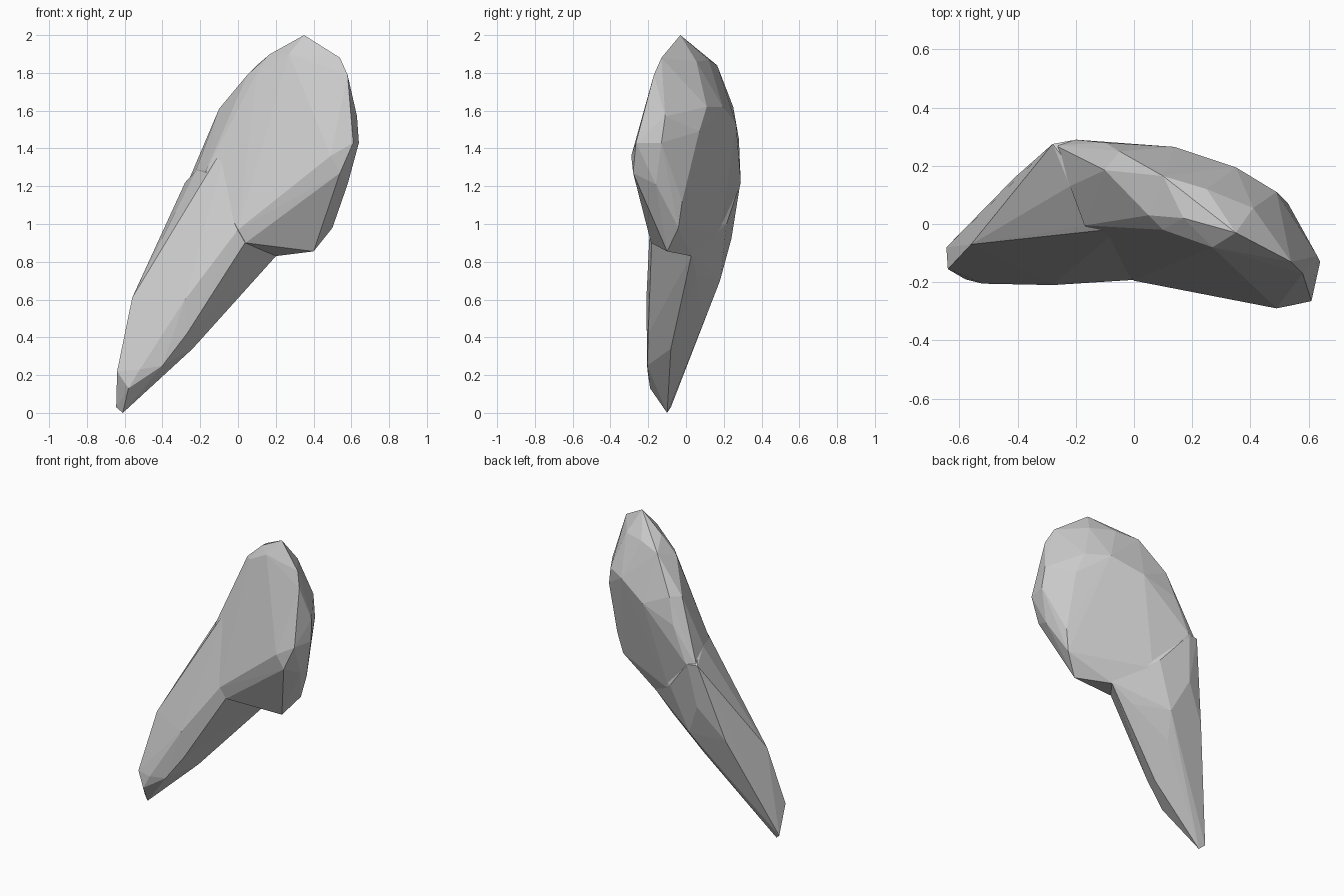
import bpy, bmesh


def hull(name, points):
    """Faceted lump: convex hull around a few corner points."""
    bm = bmesh.new()
    for p in points:
        bm.verts.new(p)
    res = bmesh.ops.convex_hull(bm, input=bm.verts[:])
    junk = {v for v in res["geom_interior"] + res["geom_unused"]
            if isinstance(v, bmesh.types.BMVert)}
    bmesh.ops.delete(bm, geom=list(junk), context="VERTS")
    bmesh.ops.recalc_face_normals(bm, faces=bm.faces[:])
    mesh = bpy.data.meshes.new(name)
    bm.to_mesh(mesh)
    bm.free()
    ob = bpy.data.objects.new(name, mesh)
    bpy.context.collection.objects.link(ob)
    return ob


# Corners of the broad upper end: crown, right rim, front crest, back, underside
crown = [(.35, -.03, 2), (.54, -.13, 1.88), (.58, -.17, 1.79), (.27, -.08, 1.90),
         (.17, .02, 1.90), (.05, .03, 1.79), (.10, .165, 1.84), (.25, .12, 1.87),
         (.41, .055, 1.86), (.10, -.02, 1.80)]
rim = [(.63, -.11, 1.57), (.64, -.13, 1.43), (.61, -.265, 1.43), (.53, .07, 1.49),
       (.49, .11, 1.62), (.35, .195, 1.62), (.58, -.16, 1.21), (.53, -.02, 1.12)]
front = [(.49, -.29, 1.36), (.54, -.28, 1.27), (0, -.195, .97), (.04, -.185, .90),
         (-.04, -.02, 1.47), (-.17, -.005, 1.28)]
back = [(-.10, .185, 1.61), (-.05, .25, 1.62), (.14, .265, 1.53), (-.10, .28, 1.45),
        (-.22, .13, 1.29), (-.27, .27, 1.21), (-.20, .29, 1.22), (-.24, .215, .95),
        (0, .18, .95)]
under = [(.50, -.04, .98), (.40, -.10, .855), (.20, .03, .83)]
stone = hull("stone_body", crown + rim + front + back + under)

# Narrow lower end, tapering to the foot and running up into the body
foot = [(-.61, -.10, 0), (-.645, -.08, .03), (-.64, -.155, .22), (-.58, -.19, .13),
        (-.52, -.205, .23), (-.40, -.205, .25)]
shaft = [(-.27, -.20, .42), (-.24, -.08, .34), (-.28, -.21, .60), (-.56, -.07, .61),
         (-.10, -.07, .56), (-.47, .055, .70), (-.46, .04, .50), (-.41, .16, .70),
         (-.20, .09, .54)]
joint = [(0, -.192, .97), (.04, -.182, .905), (.06, .055, .725), (.21, .03, .84),
         (-.28, .275, 1.22), (-.21, .288, 1.22), (-.15, .18, .70), (-.25, .24, .92),
         (-.03, .215, 1.0), (.25, 0, 1.0), (-.17, -.005, 1.27), (-.05, -.015, 1.45),
         (-.22, .13, 1.285)]
tail = hull("stone_tail", foot + shaft + joint)

# Fuse both ends into one stone
mod = stone.modifiers.new("fuse", "BOOLEAN")
mod.operation = "UNION"
mod.solver = "EXACT"
mod.object = tail
bpy.context.view_layer.objects.active = stone
stone.select_set(True)
bpy.ops.object.modifier_apply(modifier=mod.name)
bpy.data.objects.remove(tail)
